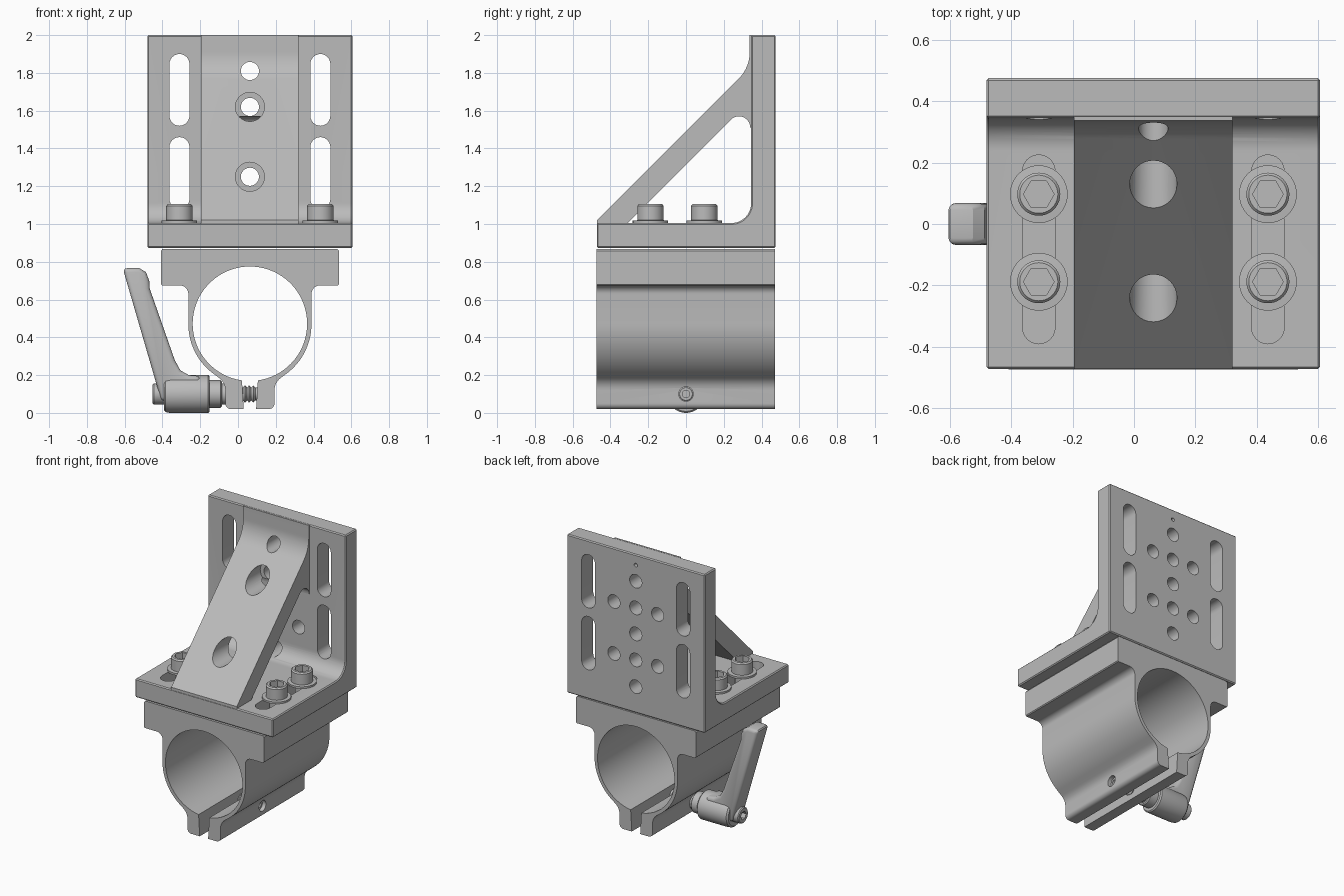
import bpy, bmesh
from math import radians, cos, sin, pi
from mathutils import Matrix

cube = bpy.data.objects.get("Cube")
if cube:
    bpy.data.objects.remove(cube)

grey = bpy.data.materials.new("machined_grey")
grey.use_nodes = True
grey.diffuse_color = (0.5, 0.5, 0.5, 1)
grey.node_tree.nodes["Principled BSDF"].inputs["Base Color"].default_value = grey.diffuse_color

MID = 0.063                     # centre plane of bracket and clamp
WINGS = (MID - 0.373, MID + 0.373)


def arc(cx, cy, r, a0, a1, n=12):
    angles = [radians(a0 + (a1 - a0) * i / n) for i in range(n + 1)]
    return [(cx + r * cos(a), cy + r * sin(a)) for a in angles]


def circle(cx, cy, r, n=32):
    return arc(cx, cy, r, 0, 360, n)[:-1]


def slot(cx, low, high, r=0.053):
    return arc(cx, high - r, r, 0, 180) + arc(cx, low + r, r, 180, 360)


def finish(name, bm):
    bmesh.ops.recalc_face_normals(bm, faces=bm.faces)
    mesh = bpy.data.meshes.new(name)
    bm.to_mesh(mesh)
    bm.free()
    mesh.materials.append(grey)
    ob = bpy.data.objects.new(name, mesh)
    bpy.context.collection.objects.link(ob)
    return ob


def prism(name, pts, axis, a, b):
    """Extrude a 2D outline along an axis from a to b."""
    place = {"x": lambda u, v, w: (w, u, v),
             "y": lambda u, v, w: (u, w, v),
             "z": lambda u, v, w: (u, v, w)}[axis]
    bm = bmesh.new()
    ends = [[bm.verts.new(place(u, v, w)) for u, v in pts] for w in (a, b)]
    for ring in ends:
        bm.faces.new(ring)
    n = len(pts)
    for i in range(n):
        j = (i + 1) % n
        bm.faces.new((ends[0][i], ends[0][j], ends[1][j], ends[1][i]))
    return finish(name, bm)


def lathe(name, profile, axis, centre, seg=40):
    """Spin (radius, height) points about z, then lay along the axis."""
    bm = bmesh.new()
    verts = [bm.verts.new((r, 0, h)) for r, h in profile]
    edges = [bm.edges.new(p) for p in zip(verts, verts[1:])]
    bmesh.ops.spin(bm, geom=verts + edges, cent=(0, 0, 0), axis=(0, 0, 1),
                   angle=2 * pi, steps=seg)
    bmesh.ops.remove_doubles(bm, verts=bm.verts, dist=0.0001)
    if axis == "x":
        bm.transform(Matrix.Rotation(pi / 2, 4, "Y"))
    bm.transform(Matrix.Translation(centre))
    return finish(name, bm)


def apply(ob, mod):
    bpy.context.view_layer.objects.active = ob
    bpy.ops.object.modifier_apply(modifier=mod.name)


def bevel(ob, width, segments=1, angle=50):
    mod = ob.modifiers.new("Bevel", "BEVEL")
    mod.width, mod.segments = width, segments
    mod.limit_method, mod.angle_limit = "ANGLE", radians(angle)
    apply(ob, mod)


def cut(ob, *cutters):
    for cutter in cutters:
        mod = ob.modifiers.new("Cut", "BOOLEAN")
        mod.operation, mod.solver, mod.object = "DIFFERENCE", "EXACT", cutter
        apply(ob, mod)
        bpy.data.objects.remove(cutter)


def hole(axis, cx, cy, r, a, b, n=32):
    return prism("cutter", circle(cx, cy, r, n), axis, a, b)


# Angle bracket: base and back plate with an inner fillet
profile = [(-0.472, 0.873), (0.475, 0.873), (0.475, 2), (0.345, 2)]
profile += arc(0.24, 1.11, 0.105, 0, -90) + [(-0.472, 1.005)]
bracket = prism("angle_bracket", profile, "x", MID - 0.543, MID + 0.543)
bevel(bracket, 0.007)
for x in WINGS:
    cut(bracket,
        prism("cutter", slot(x, 1.52, 1.90), "y", 0.1, 0.6),
        prism("cutter", slot(x, 1.08, 1.46), "y", 0.1, 0.6),
        prism("cutter", slot(x, -0.39, 0.225), "z", 0.8, 1.2))
for z in (1.81, 1.62, 1.435, 1.25, 1.06):
    cut(bracket, hole("y", MID, z, 0.048, 0.2, 0.6))
for z in (1.62, 1.25):
    for side in (-1, 1):
        cut(bracket, hole("y", MID + side * 0.172, z, 0.048, 0.2, 0.6))
cut(bracket, hole("y", MID, 1.925, 0.013, 0.4, 0.6, 16))

# Diagonal brace with a raised pad up the back plate
profile = [(-0.472, 1.0), (-0.314, 1.0)] + arc(0.28, 1.51, 0.06, 135, 0)
profile += [(0.35, 1.51), (0.35, 2), (0.337, 2)]
profile += arc(0.137, 1.91, 0.2, 0, -45) + [(-0.472, 1.02)]
brace = prism("diagonal_brace", profile, "x", MID - 0.258, MID + 0.258)
for z in (1.62, 1.25):
    cut(brace, hole("y", MID, z, 0.077, -0.7, 0.27),
        hole("y", MID, z, 0.048, -0.6, 0.6))
cut(brace, hole("y", MID, 1.81, 0.048, -0.6, 0.6))

# Tube clamp: flanged top, split ring and two lugs
half = [(0.033, 0.02)] + arc(0.1, 0.05, 0.03, -90, 0, 6)
half += arc(0.21, 0.12, 0.08, 180, 125, 6)
half += arc(0, 0.47, 0.326, -55, 0, 20)
half += arc(0.371, 0.63, 0.045, 180, 90, 8)
half += [(0.465, 0.675), (0.471, 0.681), (0.471, 0.858), (0.463, 0.868)]
outline = half + [(-u, v) for u, v in reversed(half)]
outline += arc(0, 0.472, 0.303, 262, -82, 72)
clamp = prism("tube_clamp", [(u + MID, v) for u, v in outline], "y", -0.473, 0.472)
cut(clamp, hole("x", 0, 0.1, 0.038, -0.2, 0.4))

# Clamping screw with thread rings and a hollow tip
thread = [(0, -0.15)]
for i in range(14):
    x = -0.15 + i * 0.022
    thread += [(0.034, x), (0.046 if 0.03 < x + 0.011 < 0.09 else 0.035, x + 0.011)]
thread += [(0.034, 0.168), (0.02, 0.168), (0.02, 0.15), (0, 0.15)]
screw = lathe("clamping_screw", thread, "x", (0, 0, 0.1), 28)

# Lever hub, collars and end cap
hub = lathe("lever_hub", [(0, -0.393), (0.085, -0.393), (0.096, -0.383), (0.1, -0.36),
                          (0.1, -0.158), (0.092, -0.15), (0, -0.15)], "x", (0, 0, 0.1))
collar = lathe("lever_collar", [(0, -0.16), (0.073, -0.16), (0.073, -0.092), (0.066, -0.086),
                                (0.055, -0.086), (0.055, -0.06), (0, -0.06)],
               "x", (0, 0, 0.1))
cap = lathe("lever_end_cap", [(0, -0.452), (0.05, -0.452), (0.056, -0.446),
                              (0.056, -0.38), (0, -0.38)], "x", (0, 0, 0.1))
cut(cap, hole("x", 0, 0.1, 0.03, -0.5, -0.42, 6))

# Lever arm
arm_outline = [(-0.61, 0.765), (-0.525, 0.768), (-0.487, 0.745), (-0.47, 0.70),
               (-0.468, 0.66), (-0.335, 0.28), (-0.305, 0.225), (-0.26, 0.2),
               (-0.2, 0.195), (-0.2, 0.1), (-0.405, 0.06)]
arm = prism("lever_arm", arm_outline, "y", -0.068, 0.068)
bevel(arm, 0.022, 3, 60)

# Socket-head bolts with washers in the base slots
bolt = lathe("socket_bolt", [(0, 0.873), (0.045, 0.873), (0.045, 1.004), (0.094, 1.004),
                             (0.094, 1.018), (0.07, 1.02), (0.07, 1.096), (0.062, 1.105),
                             (0, 1.105)], "z", (0, 0, 0))
cut(bolt, hole("z", 0, 0, 0.05, 1.05, 1.2, 6))
bolts = [bolt]
for x in WINGS:
    for y in (0.097, -0.188):
        if len(bolts) == 1 and bolt.location.length == 0:
            bolt.location = (x, y, 0)
        else:
            copy = bolt.copy()
            copy.location = (x, y, 0)
            bpy.context.collection.objects.link(copy)
            bolts.append(copy)

# Smooth curved walls, keep machined edges crisp
bpy.ops.object.select_all(action="DESELECT")
for ob in (bracket, brace, clamp, screw, hub, collar, cap, arm, bolt):
    ob.select_set(True)
    bpy.context.view_layer.objects.active = ob
    bpy.ops.object.shade_smooth_by_angle(angle=radians(30))
    ob.select_set(False)
